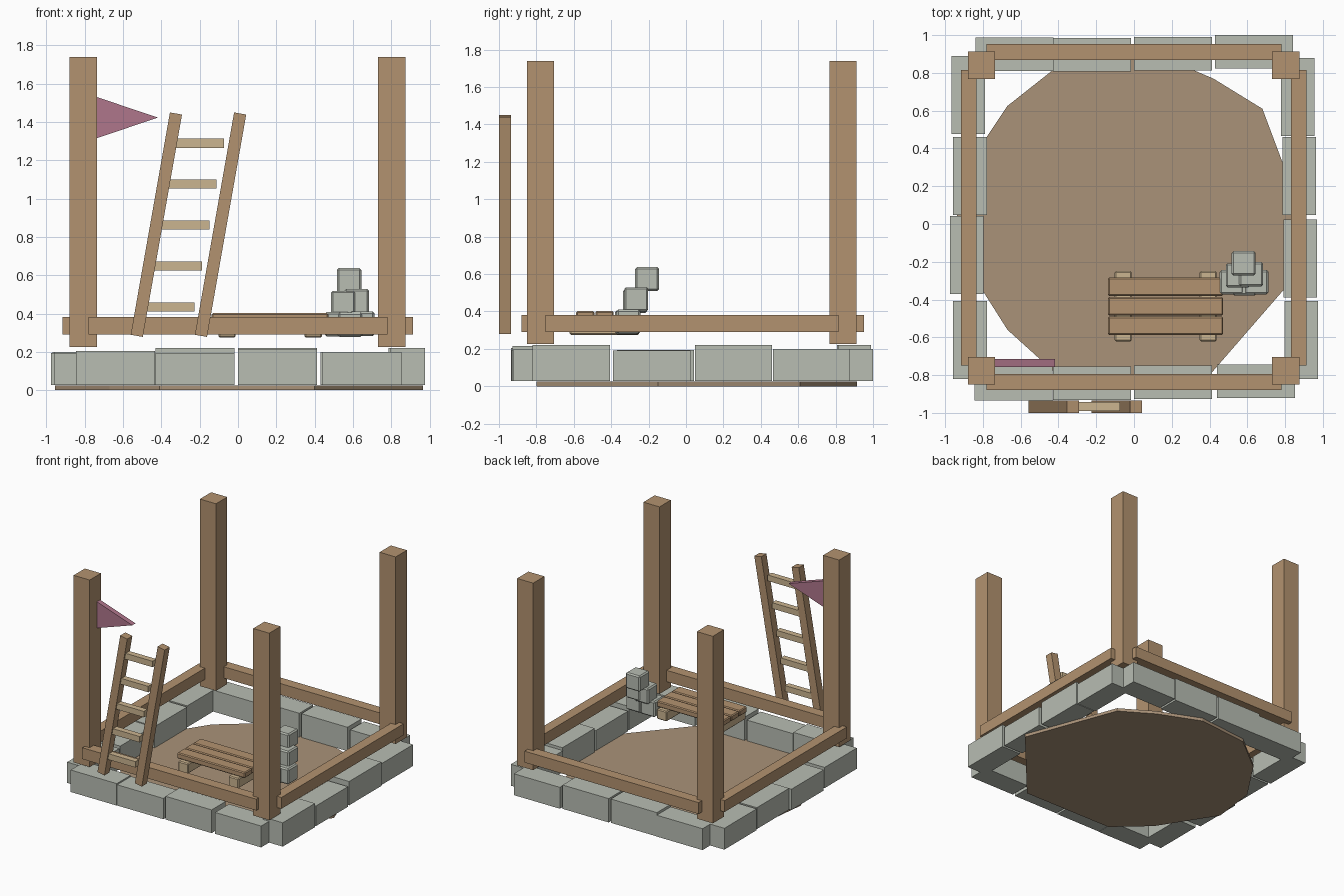
import bpy, bmesh, math
from mathutils import Matrix

if "Cube" in bpy.data.objects:
    bpy.data.objects.remove(bpy.data.objects["Cube"])


def material(name, rgb):
    m = bpy.data.materials.new(name)
    m.diffuse_color = (*rgb, 1)
    m.use_nodes = True
    m.node_tree.nodes["Principled BSDF"].inputs["Base Color"].default_value = m.diffuse_color
    return m


WOOD = material("wood", (0.45, 0.29, 0.16))
PALE = material("pale_wood", (0.60, 0.46, 0.28))
STONE = material("stone", (0.48, 0.51, 0.45))
EARTH = material("earth", (0.40, 0.29, 0.19))
PINK = material("pink_cloth", (0.43, 0.18, 0.26))


def finish(name, bm, mat, bevel=0):
    bmesh.ops.recalc_face_normals(bm, faces=bm.faces)
    me = bpy.data.meshes.new(name)
    bm.to_mesh(me)
    bm.free()
    me.materials.append(mat)
    ob = bpy.data.objects.new(name, me)
    bpy.context.collection.objects.link(ob)
    if bevel:
        mod = ob.modifiers.new("bevel", 'BEVEL')
        mod.width, mod.segments = bevel, 1
    return ob


def box(name, x, y, z, mat, bevel=0, tilt=0):
    """Box from (min, max) ranges, optionally tilted about its centre around y."""
    bm = bmesh.new()
    bmesh.ops.create_cube(bm, size=1)
    size = [r[1] - r[0] for r in (x, y, z)]
    bmesh.ops.scale(bm, vec=size, verts=bm.verts)
    ob = finish(name, bm, mat, bevel)
    ob.location = [(r[0] + r[1]) / 2 for r in (x, y, z)]
    ob.rotation_euler.y = tilt
    return ob


def prism(name, points, depth, mat):
    """Extrude a closed outline of 3D points along the depth vector."""
    bm = bmesh.new()
    f = bm.faces.new([bm.verts.new(p) for p in points])
    r = bmesh.ops.extrude_face_region(bm, geom=[f])
    bmesh.ops.translate(bm, vec=depth,
                        verts=[v for v in r["geom"] if isinstance(v, bmesh.types.BMVert)])
    return finish(name, bm, mat)


# Uneven earth floor
floor = [(0.965, -0.15), (0.68, 0.61), (0.42, 0.77), (0.08, 0.914), (-0.36, 0.87),
         (-0.67, 0.625), (-0.91, 0.265), (-0.955, -0.11), (-0.67, -0.56),
         (-0.41, -0.795), (0.40, -0.80)]
prism("earth_floor", [(x, y, 0) for x, y in floor], (0, 0, 0.025), EARTH)

# Stone foundation: (start along wall, inner/outer offset, top height) per block
L, W = 0.413, 0.178
walls = {
    "front": [(-0.845, -0.935, 0.205), (-0.43, -0.932, 0.195), (0.0, -0.927, 0.215), (0.44, -0.922, 0.2)],
    "back": [(-0.84, 0.81, 0.2), (-0.43, 0.808, 0.22), (0.0, 0.812, 0.22), (0.43, 0.822, 0.2)],
    "left": [(-0.82, -0.957, 0.195), (-0.37, -0.975, 0.195), (0.047, -0.957, 0.2), (0.477, -0.967, 0.2)],
    "right": [(-0.82, 0.797, 0.22), (-0.39, 0.792, 0.19), (0.047, 0.785, 0.22), (0.465, 0.777, 0.2)],
}
for side, blocks in walls.items():
    for i, (a, b, top) in enumerate(blocks):
        along, across = (a, a + L), (b, b + W)
        x, y = (along, across) if side in ("front", "back") else (across, along)
        box(f"{side}_foundation_stone_{i + 1}", x, y, (0.027, top), STONE)

# Corner posts
for sx, px in (("left", -0.807), ("right", 0.803)):
    for sy, py in (("front", -0.777), ("back", 0.84)):
        box(f"{sy}_{sx}_post", (px - 0.072, px + 0.072), (py - 0.072, py + 0.072),
            (0.225, 1.74), WOOD)

# Low rails between posts
ZR = (0.29, 0.382)
box("front_rail", (-0.78, 0.78), (-0.88, -0.795), ZR, WOOD)
box("back_rail", (-0.78, 0.78), (0.868, 0.953), ZR, WOOD)
box("left_rail", (-0.917, -0.835), (-0.75, 0.815), ZR, WOOD)
box("right_rail", (0.832, 0.914), (-0.75, 0.815), ZR, WOOD)

# Leaning ladder
for side, cx in (("left", -0.426), ("right", -0.091)):
    box(f"{side}_ladder_rail", (cx - 0.032, cx + 0.032), (-1.0, -0.935),
        (0.275, 1.453), WOOD, tilt=math.radians(10))
for i in range(5):
    z = 0.435 + 0.2135 * i
    x = -0.495 + 0.0385 * i
    box(f"ladder_rung_{i + 1}", (x, x + 0.268), (-0.99, -0.942), (z - 0.024, z + 0.024), PALE)

# Pennant on the front left post
prism("pennant", [(-0.737, -0.757, 1.53), (-0.737, -0.757, 1.315), (-0.418, -0.757, 1.423)],
      (0, 0.042, 0), PINK)

# Low slatted bench
for i in range(3):
    y = -0.587 + 0.1035 * i
    box(f"bench_plank_{i + 1}", (-0.138, 0.472), (y, y + 0.097), (0.355, 0.402), WOOD, 0.007)
for side, x in (("left", -0.102), ("right", 0.348)):
    box(f"bench_{side}_foot", (x, x + 0.09), (-0.622, -0.25), (0.275, 0.357), PALE, 0.007)

# Pile of small stones: centre x, y, z
pile = [(0.517, -0.308, 0.345), (0.648, -0.308, 0.347), (0.585, -0.315, 0.342),
        (0.55, -0.272, 0.455), (0.62, -0.266, 0.465), (0.58, -0.208, 0.573)]
for i, (x, y, z) in enumerate(pile):
    h = 0.064
    box(f"pile_stone_{i + 1}", (x - h, x + h), (y - h, y + h), (z - h, z + h), STONE, 0.01)
